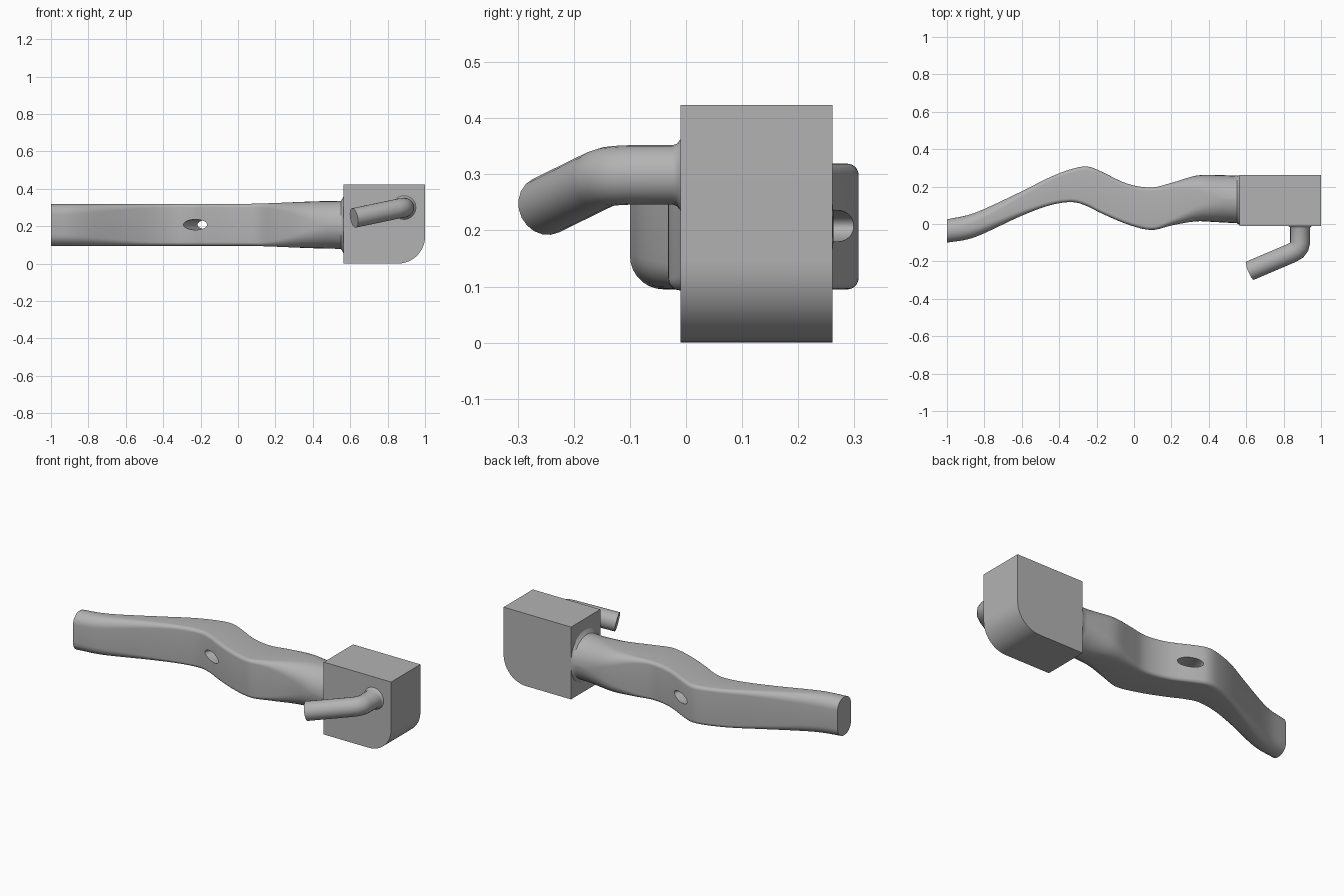
import bpy, bmesh, math
from mathutils import Vector

cube = bpy.data.objects.get("Cube")
if cube:
    bpy.data.objects.remove(cube)

grey = bpy.data.materials.new("plain grey")
grey.use_nodes = True
tone = (0.45, 0.45, 0.45, 1)
grey.diffuse_color = tone
grey.node_tree.nodes["Principled BSDF"].inputs["Base Color"].default_value = tone


def loft(name, rings):
    """Skin a list of equal-length closed rings and cap both ends."""
    bm = bmesh.new()
    loops = [[bm.verts.new(p) for p in ring] for ring in rings]
    n = len(loops[0])
    for a, b in zip(loops, loops[1:]):
        for i in range(n):
            j = (i + 1) % n
            bm.faces.new((a[i], a[j], b[j], b[i]))
    bm.faces.new(loops[0][::-1])
    bm.faces.new(loops[-1])
    bmesh.ops.recalc_face_normals(bm, faces=bm.faces)
    mesh = bpy.data.meshes.new(name)
    bm.to_mesh(mesh)
    bm.free()
    obj = bpy.data.objects.new(name, mesh)
    bpy.context.collection.objects.link(obj)
    mesh.materials.append(grey)
    return obj


def activate(obj):
    bpy.ops.object.select_all(action="DESELECT")
    obj.select_set(True)
    bpy.context.view_layer.objects.active = obj


def smooth(obj, degrees=35):
    activate(obj)
    bpy.ops.object.shade_smooth_by_angle(angle=math.radians(degrees))


def rounded_section(x, front, back, half_height, radius, steps=8):
    """Rounded rectangle lying across the arm at position x."""
    half_width = (back - front) / 2
    radius = min(radius, half_width - 0.002, half_height - 0.002)
    points = []
    for corner, (sy, sz) in enumerate(((1, 1), (-1, 1), (-1, -1), (1, -1))):
        for k in range(steps):
            t = math.pi / 2 * (corner + k / (steps - 1))
            y = (front + back) / 2 + sy * (half_width - radius) + radius * math.cos(t)
            z = 0.207 + sz * (half_height - radius) + radius * math.sin(t)
            points.append((x, y, z))
    return points


def spline(stations, steps=5):
    """Smooth interpolation through the stations."""
    rows = [Vector(s) for s in stations]
    rows = [2 * rows[0] - rows[1]] + rows + [2 * rows[-1] - rows[-2]]
    for a, b, c, d in zip(rows, rows[1:], rows[2:], rows[3:]):
        for k in range(steps):
            t = k / steps
            yield (b + (c - a) * t / 2 + (2 * a - 5 * b + 4 * c - d) * t * t / 2
                   + (3 * b - a - 3 * c + d) * t ** 3 / 2)
    yield rows[-2]


# Wavy arm: (x, front y, back y) with height and corner radius by position
outline = [(-1, -.1, .025), (-.85, -.07, .06), (-.61, .04, .17), (-.45, .1, .25),
           (-.33, .117, .295), (-.25, .095, .307), (-.18, .06, .283),
           (-.04, .0, .217), (.09, -.032, .195), (.2, -.008, .22),
           (.33, .014, .258), (.44, .01, .262), (.55, .004, .258)]


def blend(x, lo, hi):
    t = min(max((x - lo) / (hi - lo), 0), 1)
    return t * t * (3 - 2 * t)


sections = []
for x, front, back in spline(outline):
    half_height = .112 + .016 * blend(x, 0, .55)
    radius = .06 - .04 * blend(x, -1, -.4) + .11 * blend(x, .1, .55)
    sections.append(rounded_section(x, front, back, half_height, radius))
sections.append(rounded_section(.557, 0, .26, .138, .128))
sections.append(rounded_section(.57, -.008, .261, .165, .128))
arm = loft("wavy_arm", sections)

# Slanted oval hole through the arm
ring = [(.075 * math.cos(t), .028 * math.sin(t))
        for t in (math.tau * k / 32 for k in range(32))]
cutter = loft("hole_cutter", [[(-.185 + .4 * (y - .19) + u, y, .208 + v) for u, v in ring]
                              for y in (-.1, .5)])
cutter.hide_render = True
cut = arm.modifiers.new("hole", "BOOLEAN")
cut.operation = "DIFFERENCE"
cut.solver = "EXACT"
cut.object = cutter
activate(arm)
bpy.ops.object.modifier_apply(modifier=cut.name)
bpy.data.objects.remove(cutter)
smooth(arm)

# End block with one rounded lower corner
profile = [(.563, .424), (.563, 0)]
for k in range(13):
    t = math.pi / 2 * k / 12
    profile.append((.855 + .145 * math.sin(t), .145 - .145 * math.cos(t)))
profile.append((1, .424))
block = loft("end_block", [[(x, y, z) for x, z in profile] for y in (-.01, .261)])
smooth(block)

# Bent round peg on the front of the block, flared at its root
path = [(.888, .01, .299, 1.25), (.888, -.01, .299, 1.2), (.888, -.016, .299, 1.05),
        (.888, -.024, .299, 1), (.888, -.1, .299, 1), (.883, -.122, .298, 1),
        (.869, -.14, .296, 1), (.845, -.154, .291, 1), (.62, -.25, .244, 1)]
curve = bpy.data.curves.new("bent_peg", "CURVE")
curve.dimensions = "3D"
curve.bevel_depth = .053
curve.bevel_resolution = 8
curve.use_fill_caps = True
line = curve.splines.new("POLY")
line.points.add(len(path) - 1)
for point, (x, y, z, size) in zip(line.points, path):
    point.co = (x, y, z, 1)
    point.radius = size
curve.materials.append(grey)
peg = bpy.data.objects.new("bent_peg", curve)
bpy.context.collection.objects.link(peg)
activate(peg)
bpy.ops.object.convert(target="MESH")
smooth(bpy.context.object)
